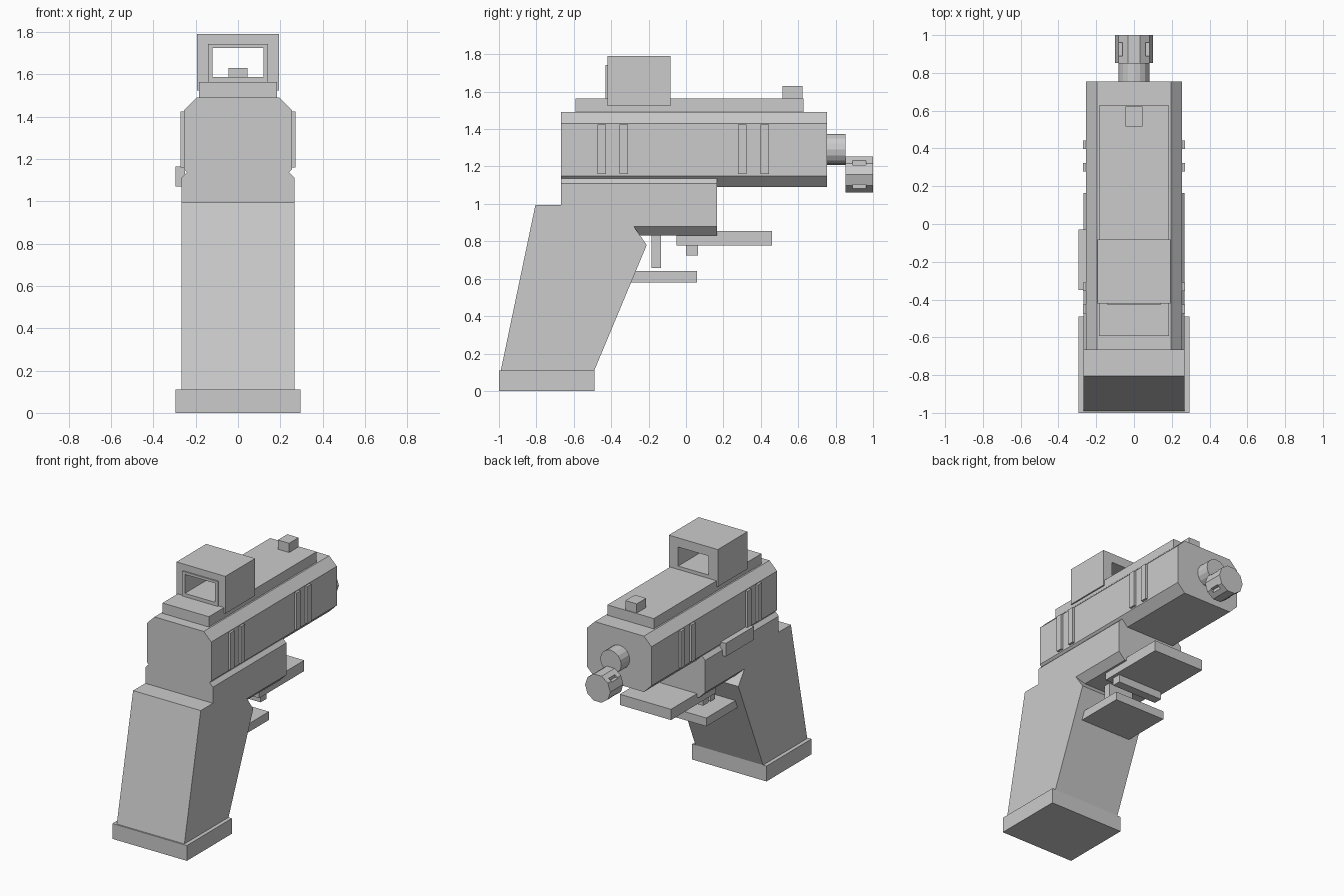
import bpy, bmesh
from math import cos, sin, pi

if "Cube" in bpy.data.objects:
    bpy.data.objects.remove(bpy.data.objects["Cube"])


def prism(name, pts, axis, a, b):
    """Extrude a profile along x (pts are y,z) or along y (pts are x,z)."""
    bm = bmesh.new()
    def put(p, t):
        return (t, p[0], p[1]) if axis == 'x' else (p[0], t, p[1])
    lo = [bm.verts.new(put(p, a)) for p in pts]
    hi = [bm.verts.new(put(p, b)) for p in pts]
    bm.faces.new(lo)
    bm.faces.new(hi[::-1])
    n = len(pts)
    for i in range(n):
        j = (i + 1) % n
        bm.faces.new((lo[i], hi[i], hi[j], lo[j]))
    bmesh.ops.recalc_face_normals(bm, faces=bm.faces)
    me = bpy.data.meshes.new(name)
    bm.to_mesh(me)
    bm.free()
    ob = bpy.data.objects.new(name, me)
    bpy.context.collection.objects.link(ob)
    return ob


def box(name, x0, x1, y0, y1, z0, z1):
    return prism(name, [(x0, z0), (x1, z0), (x1, z1), (x0, z1)], 'y', y0, y1)


def ring(r, zc, n):
    return [(r * cos(2 * pi * i / n), zc + r * sin(2 * pi * i / n)) for i in range(n)]


def cut(ob, cutter):
    m = ob.modifiers.new("cut", 'BOOLEAN')
    m.operation, m.solver, m.object = 'DIFFERENCE', 'EXACT', cutter
    bpy.context.view_layer.objects.active = ob
    bpy.ops.object.modifier_apply(modifier=m.name)


def taper(ob, z, dz, new_x, back_y=None):
    """Extrude the flat face at height z by dz into a chamfered step."""
    bm = bmesh.new()
    bm.from_mesh(ob.data)
    face = max((f for f in bm.faces if all(abs(v.co.z - z) < 1e-4 for v in f.verts)),
               key=lambda f: f.calc_area())
    new = bmesh.ops.extrude_face_region(bm, geom=[face])['geom']
    verts = [g for g in new if isinstance(g, bmesh.types.BMVert)]
    if face.is_valid:
        bmesh.ops.delete(bm, geom=[face], context='FACES_ONLY')
    ymin = min(v.co.y for v in verts)
    for v in verts:
        v.co.z += dz
        v.co.x = new_x if v.co.x > 0 else -new_x
        if back_y is not None and abs(v.co.y - ymin) < 1e-4:
            v.co.y = back_y
    bmesh.ops.recalc_face_normals(bm, faces=bm.faces)
    bm.to_mesh(ob.data)
    bm.free()


# Slide: chamfered block
half = [(0.195, 1.09), (0.255, 1.15), (0.255, 1.43), (0.195, 1.49)]
prism("slide", half + [(-x, z) for x, z in reversed(half)], 'y', -0.667, 0.755)

# Frame and raked grip in one profile, with chamfered top and underside
frame = prism("frame_grip", [
    (-0.805, 0.995), (-0.667, 0.995), (-0.667, 1.11), (0.165, 1.11), (0.165, 0.88),
    (-0.28, 0.88), (-0.21, 0.78), (-0.49, 0.11), (-0.99, 0.11)], 'x', -0.268, 0.268)
taper(frame, 1.11, 0.025, 0.243)
taper(frame, 0.88, -0.05, 0.218, -0.245)
box("grip_base", -0.295, 0.295, -1.0, -0.49, 0, 0.11)

# Top rail and front sight
box("top_rail", -0.184, 0.184, -0.592, 0.627, 1.49, 1.564)
box("front_sight", -0.045, 0.045, 0.515, 0.622, 1.564, 1.63)

# Hollow rear sight with a thin collar
sight = box("rear_sight", -0.194, 0.194, -0.42, -0.083, 1.523, 1.79)
collar = box("sight_collar", -0.141, 0.141, -0.43, -0.42, 1.564, 1.742)
window = box("window_cutter", -0.12, 0.12, -0.6, 0.1, 1.588, 1.724)
for ob in (sight, collar):
    cut(ob, window)
bpy.data.objects.remove(window)

# Grip ribs on both sides of the slide
for i, y in enumerate((-0.45, -0.332, 0.3, 0.42)):
    for side, s in (("right", 1), ("left", -1)):
        x0, x1 = sorted((s * 0.25, s * 0.271))
        box(f"rib_{side}_{i}", x0, x1, y - 0.023, y + 0.023, 1.16, 1.425)

# Catch lever on the left only
box("side_lever", -0.295, -0.25, -0.35, -0.03, 1.07, 1.165)

# Barrel and slotted muzzle tip
prism("barrel", ring(0.083, 1.291, 16), 'y', 0.7, 0.852)
tip = prism("muzzle_tip", ring(0.1, 1.157, 10), 'y', 0.852, 1.0)
for sx in (1, -1):
    for sz in (1, -1):
        x0, x1 = sorted((sx * 0.06, sx * 0.15))
        z0, z1 = sorted((1.157 + sz * 0.052, 1.157 + sz * 0.15))
        slot = box("slot_cutter", x0, x1, 0.89, 0.962, z0, z1)
        cut(tip, slot)
        bpy.data.objects.remove(slot)

# Trigger group
box("upper_guard", -0.203, 0.203, -0.05, 0.46, 0.778, 0.855)
box("lower_guard", -0.203, 0.203, -0.31, 0.06, 0.58, 0.64)
box("trigger", -0.1, 0.1, -0.185, -0.135, 0.657, 0.84)
box("guard_catch", -0.18, 0.18, 0.0, 0.063, 0.723, 0.785)
